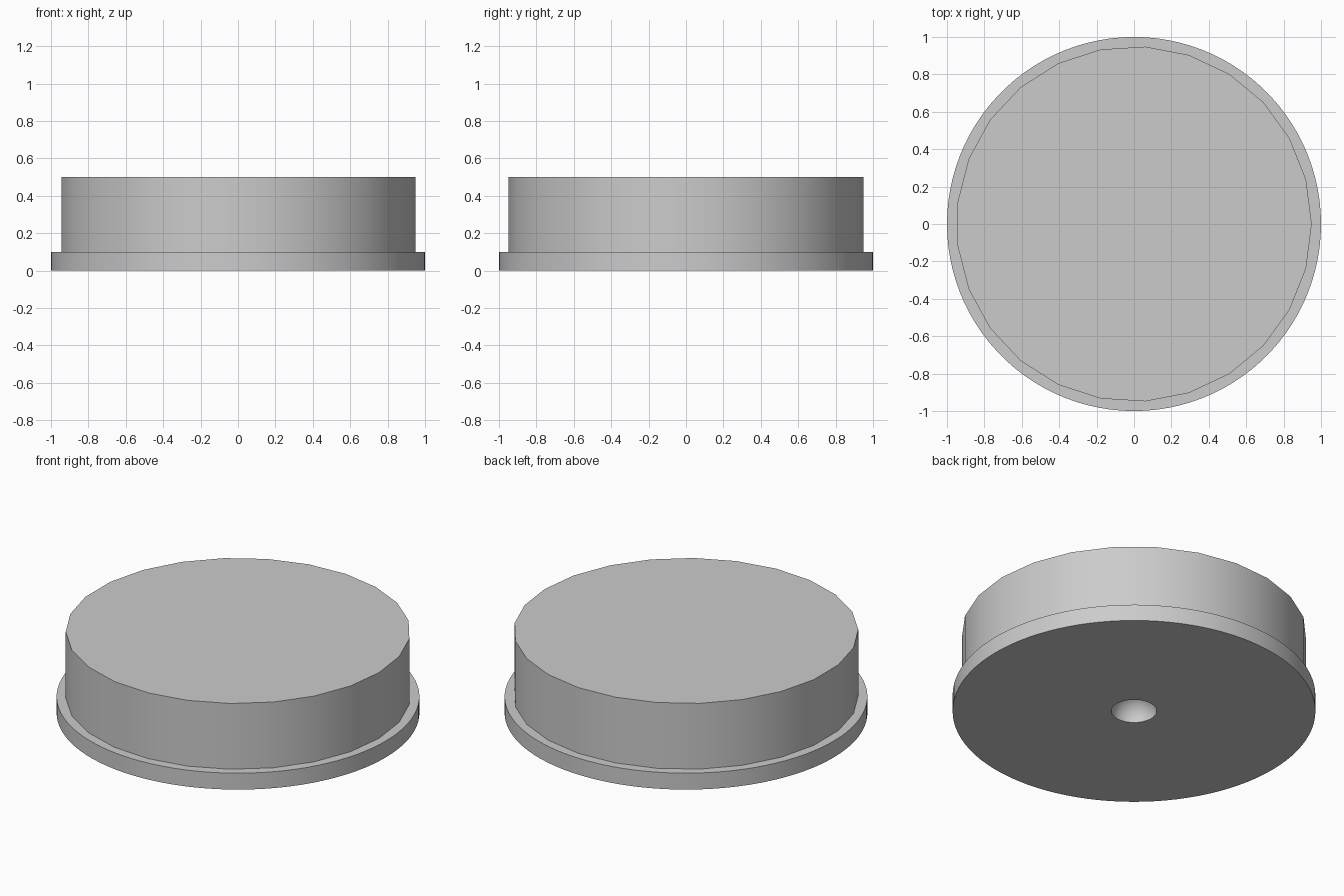
import bpy
import bmesh
from math import sin, cos, pi, radians

cube = bpy.data.objects.get("Cube")
if cube:
    bpy.data.objects.remove(cube, do_unlink=True)

grey = bpy.data.materials.new("light grey")
grey.use_nodes = True
grey.diffuse_color = (0.6, 0.6, 0.6, 1)
grey.node_tree.nodes["Principled BSDF"].inputs["Base Color"].default_value = (0.6, 0.6, 0.6, 1)


def lathe(name, profile, sides):
    """Spin a radius/height profile around z and shade it smooth by angle."""
    bm = bmesh.new()
    verts = [bm.verts.new((r, 0, z)) for r, z in profile]
    edges = [bm.edges.new(pair) for pair in zip(verts, verts[1:])]
    bmesh.ops.spin(bm, geom=verts + edges, cent=(0, 0, 0), axis=(0, 0, 1),
                   angle=2 * pi, steps=sides, use_merge=True)
    bmesh.ops.remove_doubles(bm, verts=bm.verts, dist=0.0001)
    bmesh.ops.recalc_face_normals(bm, faces=bm.faces)
    mesh = bpy.data.meshes.new(name)
    bm.to_mesh(mesh)
    bm.free()
    obj = bpy.data.objects.new(name, mesh)
    bpy.context.collection.objects.link(obj)
    mesh.materials.append(grey)
    bpy.ops.object.select_all(action="DESELECT")
    obj.select_set(True)
    bpy.context.view_layer.objects.active = obj
    bpy.ops.object.shade_smooth_by_angle(angle=radians(30))


# Wide base flange with a round dimple in its underside
HOLE = 0.125
dimple = [(HOLE * sin(a), HOLE * cos(a)) for a in (i * pi / 24 for i in range(13))]
lathe("base_flange", dimple + [(1, 0), (1, 0.1), (0.9, 0.1)], 100)

# Upper drum with coarser sides
lathe("upper_drum", [(0.95, 0.1), (0.95, 0.5), (0, 0.5)], 25)
